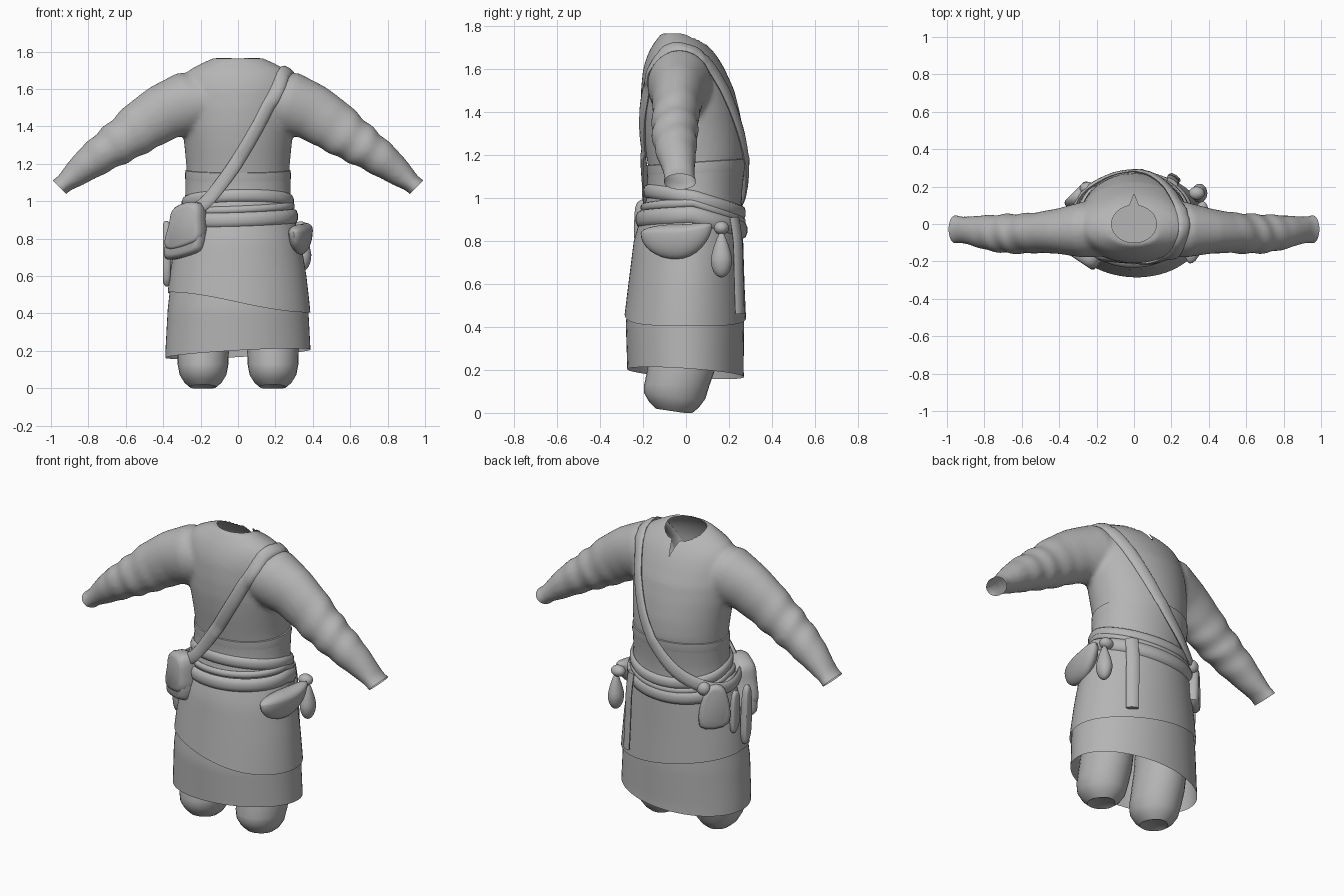
import bpy, bmesh, math
from mathutils import Matrix, Vector
from mathutils.bvhtree import BVHTree

cube = bpy.data.objects.get("Cube")
if cube:
    bpy.data.objects.remove(cube, do_unlink=True)

grey = bpy.data.materials.new("plain grey cloth")
grey.use_nodes = True
grey.diffuse_color = (0.46, 0.46, 0.46, 1)
grey.node_tree.nodes["Principled BSDF"].inputs["Base Color"].default_value = grey.diffuse_color

# Body profile: height, half width, front y, back y
PROFILE = [(0.1, .392, -.275, .275), (0.2, .39, -.275, .27), (.42, .378, -.282, .272),
           (.6, .358, -.26, .264), (.8, .325, -.235, .258), (.9, .295, -.205, .255),
           (1.0, .275, -.175, .25), (1.1, .272, -.17, .26), (1.2, .277, -.185, .275),
           (1.3, .287, -.2, .268), (1.4, .3, -.21, .25), (1.5, .305, -.21, .225),
           (1.6, .305, -.2, .18), (1.66, .295, -.182, .145), (1.7, .265, -.162, .11),
           (1.73, .21, -.142, .075), (1.765, .135, -.115, .02)]


def lerp_table(table, k):
    for p, q in zip(table, table[1:]):
        if k <= q[0]:
            break
    t = max(0, min(1, (k - p[0]) / (q[0] - p[0])))
    return [a + (b - a) * t for a, b in zip(p, q)]


def body(z, ang, off=0.0):
    _, a, f, b = lerp_table(PROFILE, z)
    return Vector(((a + off) * math.cos(ang),
                   (f + b) / 2 + ((b - f) / 2 + off) * math.sin(ang), z))


def loft(bm, rings, caps=False, closed=False):
    vr = [[bm.verts.new(p) for p in r] for r in rings]
    n = len(vr[0])
    pairs = list(zip(vr, vr[1:])) + ([(vr[-1], vr[0])] if closed else [])
    for r, s in pairs:
        for i in range(n):
            j = (i + 1) % n
            bm.faces.new((r[i], r[j], s[j], s[i]))
    if caps:
        bm.faces.new(vr[0][::-1])
        bm.faces.new(vr[-1])


def finish(name, bm, fix=True, angle=40):
    if fix:
        bmesh.ops.recalc_face_normals(bm, faces=bm.faces)
    me = bpy.data.meshes.new(name)
    bm.to_mesh(me)
    bm.free()
    me.materials.append(grey)
    ob = bpy.data.objects.new(name, me)
    bpy.context.collection.objects.link(ob)
    bpy.ops.object.select_all(action="DESELECT")
    ob.select_set(True)
    bpy.context.view_layer.objects.active = ob
    bpy.ops.object.shade_smooth_by_angle(angle=math.radians(angle))
    return ob


def angles(n):
    return [2 * math.pi * i / n for i in range(n)]


def smooth_path(pts, steps=6, closed=True):
    pts, out, n = [Vector(p) for p in pts], [], len(pts)
    for i in range(n if closed else n - 1):
        a, b, c, d = [pts[(i + k) % n] if closed else pts[max(0, min(n - 1, i + k))]
                      for k in (-1, 0, 1, 2)]
        for s in range(steps):
            t = s / steps
            out.append(0.5 * (2 * b + (c - a) * t + (2 * a - 5 * b + 4 * c - d) * t * t
                              + (3 * b - a - 3 * c + d) * t ** 3))
    return out if closed else out + [pts[-1]]


def sweep(name, path, normals, half_w, half_h, closed=True, seg=10):
    bm, rings, n = bmesh.new(), [], len(path)
    for i, p in enumerate(path):
        nxt = path[(i + 1) % n] if closed else path[min(i + 1, n - 1)]
        prv = path[i - 1] if closed else path[max(i - 1, 0)]
        t = (nxt - prv).normalized()
        side = t.cross(normals[i]).normalized()
        up = side.cross(t)
        rings.append([p + side * half_w * math.cos(a) + up * half_h * math.sin(a)
                      for a in angles(seg)])
    loft(bm, rings, not closed, closed)
    return finish(name, bm)


def outward(p):
    return Vector((p.x, (p.y - 0.03) * 1.4, 0)).normalized()


# Shirt: torso and sleeves fused. Sleeve table: x, z, radius, y radius, y centre
ARM = [(.1, 1.54, .13, .14, -.03), (.27, 1.525, .17, .15, -.03), (.4, 1.475, .152, .122, -.038),
       (.5, 1.41, .142, .11, -.045), (.6, 1.335, .125, .108, -.052),
       (.7, 1.27, .107, .104, -.052), (.8, 1.2, .09, .092, -.045),
       (.88, 1.135, .068, .076, -.035), (.93, 1.095, .05, .072, -.03),
       (.955, 1.075, .052, .078, -.028), (1.02, 1.02, .056, .08, -.028)]
bm = bmesh.new()
loft(bm, [[body(1.045 + .03 * k, a) for a in angles(48)] for k in range(25)], True)
shirt = finish("shirt", bm)
bm = bmesh.new()
for side in (1, -1):
    rings = []
    for k in range(70):
        x = .1 + .92 * k / 69
        _, z, r, ry, yc = lerp_table(ARM, x)
        tilt = math.radians(15 + 27 * min(1, max(0, (x - .25) / .3)))
        ring = []
        for a in angles(28):
            amp = .055 * max(0, 1 - abs(x - .66) / .22)
            fold = 1 + amp * math.sin(x * 60 + 1.8 * math.sin(a + side))
            h = r * fold * math.sin(a)
            ring.append((side * (x + h * math.sin(tilt)),
                         yc + ry * fold * math.cos(a), z + h * math.cos(tilt)))
        rings.append(ring)
    loft(bm, rings, True)
sleeves = finish("sleeves", bm)
union = shirt.modifiers.new("join", "BOOLEAN")
union.operation, union.solver, union.object = "UNION", "EXACT", sleeves
fuse = shirt.modifiers.new("fuse", "REMESH")
fuse.mode, fuse.voxel_size = "VOXEL", .014
shirt.modifiers.new("soften", "SMOOTH").iterations = 6
fused = bpy.data.meshes.new_from_object(
    shirt.evaluated_get(bpy.context.evaluated_depsgraph_get()))
for ob in (shirt, sleeves):
    bpy.data.objects.remove(ob, do_unlink=True)

# Open the waist, wrists and neck
bm = bmesh.new()
bm.from_mesh(fused)
for co, no, inner in (((0, 0, 1.1), (0, 0, -1), True), ((.955, 0, 1.075), (.7, 0, -.7), False),
                      ((-.955, 0, 1.075), (-.7, 0, -.7), False)):
    faces = [f for f in bm.faces if (abs(f.calc_center_median().x) < .4) == inner]
    part = set(faces) | {e for f in faces for e in f.edges} | {v for f in faces for v in f.verts}
    bmesh.ops.bisect_plane(bm, geom=list(part), plane_co=co, plane_no=no, clear_outer=True)


def slit_width(y):
    return max(0, .036 * (1 - (y - .07) / .09))


def in_neck(p):
    slit = 0 < p.y < .16 and abs(p.x) < slit_width(p.y)
    return p.z > 1.5 and ((p.x / .12) ** 2 + (p.y / .1) ** 2 < 1 or slit)


bmesh.ops.delete(bm, geom=[f for f in bm.faces if in_neck(f.calc_center_median())],
                 context="FACES")
for v in bm.verts:
    if v.is_boundary and v.co.z > 1.5:
        if v.co.y > .095 and abs(v.co.x) < .05:
            v.co.x = math.copysign(slit_width(v.co.y), v.co.x)
        else:
            s = math.hypot(v.co.x / .12, v.co.y / .1)
            v.co.x, v.co.y = v.co.x / s, v.co.y / s
tree = BVHTree.FromBMesh(bm)
finish("shirt", bm, fix=False, angle=60)

# Inner lining closing the waist
bm = bmesh.new()
bm.faces.new([bm.verts.new(body(1.0, a, -.005)) for a in angles(48)])
finish("waist_lining", bm, fix=False)

# Shirt hem band
bm = bmesh.new()
loft(bm, [[body(z + .015 * math.sin(a), a, o) for a in angles(48)]
          for z, o in ((1.1, -.01), (1.1, .007), (1.13, .01), (1.165, .006), (1.17, -.008))])
finish("hem_band", bm)


# Skirt layers
def skirt(name, top, hem, off):
    m = bmesh.new()
    rows = []
    for k in range(15):
        t = k / 14
        rows.append([body(top + (hem(math.cos(a), math.sin(a)) - top) * t, a, off)
                     for a in angles(64)])
    loft(m, rows[::-1])
    finish(name, m)


skirt("under_skirt", .62, lambda u, v: .185 + .022 * u - .018 * v, -.002)
skirt("over_skirt", 1.13,
      lambda u, v: .46 - .055 * math.sin(1.5 * u) * (1 - .3 * max(0, v)) - .02 * max(0, v), .008)


# Rolled sash turns
def roll(name, front, mid, back, w, h, lean=0.0):
    path = []
    for a in angles(56):
        s = math.sin(a)
        z = mid + (back - mid) * max(0, s) + (front - mid) * max(0, -s) + lean * math.cos(a)
        path.append(body(z, a, .008))
    sweep(name, path, [outward(p) for p in path], w, h)


roll("sash_upper", 1.03, .995, .93, .033, .017, .005)
roll("sash_middle", .955, .965, .89, .02, .015, .012)
roll("sash_lower", .9, .91, .85, .04, .022, .01)

# Shoulder strap
path = smooth_path([(.27, -.01, 1.7), (.245, -.1, 1.68), (.21, -.165, 1.6), (.165, -.19, 1.51),
                    (.1, -.2, 1.39), (0, -.2, 1.22), (-.1, -.19, 1.08), (-.19, -.175, .98),
                    (-.29, -.1, .93), (-.325, .04, .9), (-.27, .17, .92), (-.13, .255, 1.0),
                    (0, .28, 1.13), (.1, .27, 1.28), (.18, .22, 1.45), (.235, .14, 1.6),
                    (.265, .07, 1.68)])
normals = []
for i, p in enumerate(path):
    n = outward(p)
    if p.z > 1.2:
        co, n, _, _ = tree.find_nearest(p)
        if n.dot(p - Vector((0, 0, 1.4))) < 0:
            n = -n
        path[i] = co + n * .006
    normals.append(n)
sweep("shoulder_strap", path, normals, .036, .014)


# Soft slabs: rounded outline (u, z) pillowed along a facing direction
def slab(name, outline, centre, facing, thick):
    m = bmesh.new()
    n = Vector(facing).normalized()
    u = Vector((-n.y, n.x, 0)).normalized()
    c = Vector(centre)
    shape = smooth_path([(a, b, 0) for a, b in outline], 4)
    mid = sum(shape, Vector()) / len(shape)
    rings = []
    for depth, size in ((-.5, .8), (-.42, .92), (-.2, 1), (.2, 1), (.42, .92), (.5, .8)):
        pts = [mid + (p - mid) * size for p in shape]
        rings.append([c + u * p.x + Vector((0, 0, p.y)) + n * depth * thick for p in pts])
    loft(m, rings, True)
    finish(name, m)


slab("satchel", [(-.05, .12), (.09, .14), (.115, .02), (.115, -.07), (.08, -.12),
                 (-.08, -.155), (-.125, -.13), (-.085, .03)],
     (-.275, -.135, .845), (-.55, -.83, 0), .11)
slab("satchel_flap", [(-.05, .123), (.09, .143), (.118, .02), (.11, -.05), (.06, -.08),
                      (-.07, -.11), (-.115, -.08), (-.085, .03)],
     (-.28, -.143, .847), (-.55, -.83, 0), .11)
slab("rear_pouch", [(-.08, -.12), (.08, -.11), (.06, .09), (-.04, .1)],
     (-.295, .155, .82), (-.7, .7, 0), .06)
slab("side_tail_long", [(-.035, -.29), (.02, -.27), (.025, 0), (-.02, 0)],
     (-.382, -.03, .86), (-1, 0, .1), .04)
slab("side_tail_short", [(-.03, -.21), (.02, -.19), (.025, 0), (-.02, 0)],
     (-.362, .05, .86), (-1, .15, .1), .03)

# Hanging sash end at the back
tail = smooth_path([(.205, .225, .91), (.21, .24, .8), (.215, .245, .62), (.22, .25, .46)],
                   5, False)
sweep("sash_tail", tail, [Vector((.55, .8, 0))] * len(tail), .036, .013, False, 8)


# Rounded pouches
def pouch(name, centre, radii, rule, turn=0.0):
    m = bmesh.new()
    bmesh.ops.create_uvsphere(m, u_segments=24, v_segments=16, radius=1)
    for v in m.verts:
        x, y, z = rule(*v.co)
        v.co = Matrix.Rotation(turn, 3, "Z") @ Vector(
            (x * radii[0], y * radii[1], z * radii[2])) + Vector(centre)
    finish(name, m)


pouch("belt_pouch", (.335, -.045, .835), (.055, .17, .12),
      lambda x, y, z: (x, y, z * (1 if z < 0 else .35) + .3 * max(0, y) ** 2), -.22)
pouch("small_bag", (.35, .165, .715), (.042, .05, .085),
      lambda x, y, z: (x, y, z) if z < 0 else (x * (1 - .45 * z), y * (1 - .45 * z), z * 1.5))
pouch("small_bag_knot", (.335, .165, .86), (.042, .035, .032), lambda x, y, z: (x, y, z))
pouch("strap_knot", (-.25, .19, .92), (.04, .035, .04), lambda x, y, z: (x, y, z))

# Gathered trouser legs: height, half width, front y, back y
LEG = [(.012, .05, -.1, 0), (.0, .07, -.14, .03), (.025, .1, -.17, .06), (.065, .125, -.195, .09),
       (.13, .136, -.195, .11), (.2, .138, -.18, .135), (.32, .135, -.16, .16),
       (.55, .13, -.14, .17)]
for side, name in ((1, "left_leg"), (-1, "right_leg")):
    bm = bmesh.new()
    rings = []
    for z, w, f, b in LEG:
        lift = .15 if z < .1 else 0
        ring = [Vector((side * .187 + w * math.cos(a), (f + b) / 2 + (b - f) / 2 * math.sin(a), z))
                for a in angles(28)]
        for p in ring:
            p.z += lift * max(0, -.01 - p.y)
        rings.append(ring)
    loft(bm, rings, True)
    finish(name, bm, angle=50)
